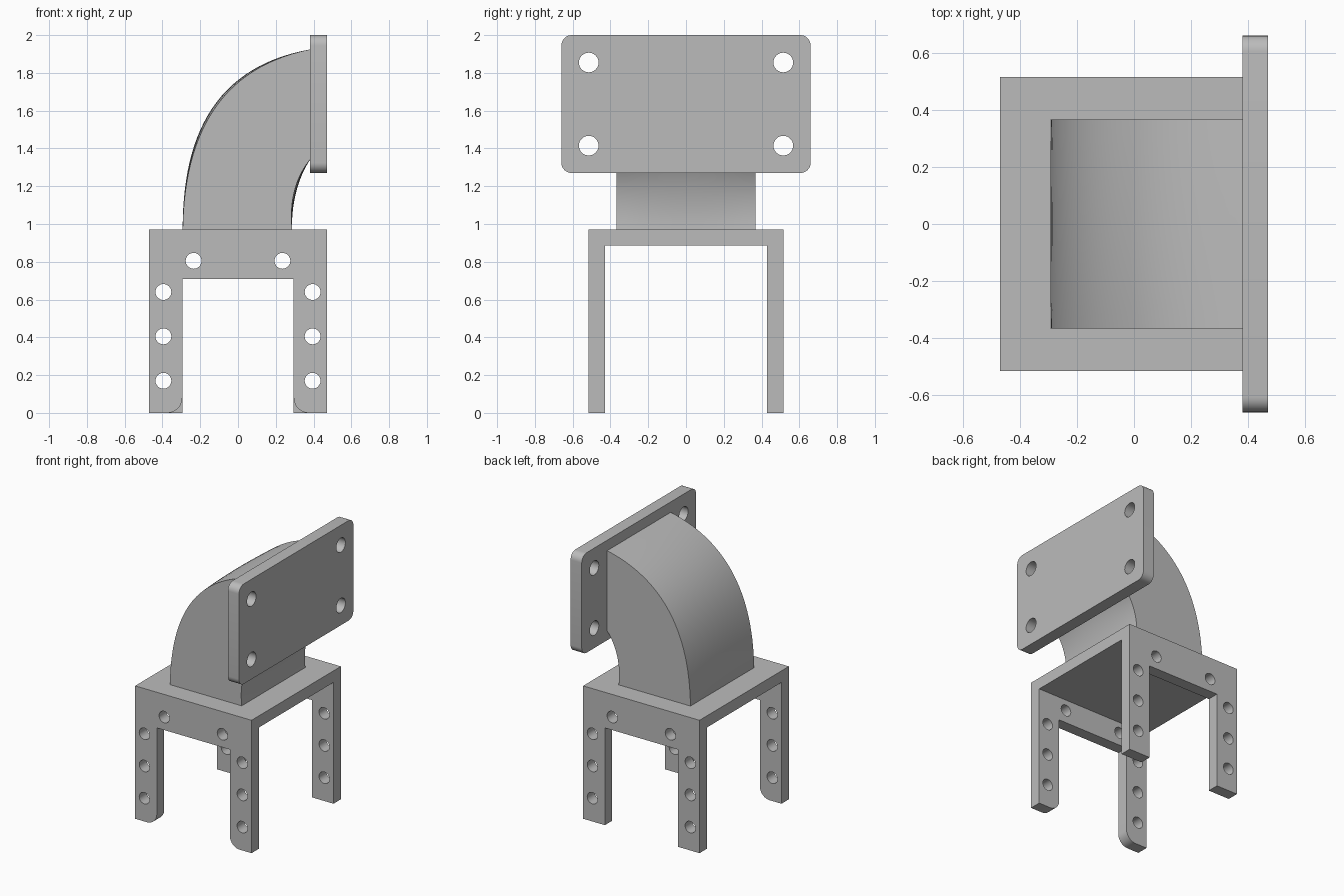
import bpy, bmesh
from math import sin, cos, pi, radians
from mathutils import Vector
from mathutils.geometry import interpolate_bezier

cube = bpy.data.objects.get("Cube")
if cube:
    bpy.data.objects.remove(cube, do_unlink=True)

grey = bpy.data.materials.new("plain_grey")
grey.use_nodes = True
colour = (0.5, 0.5, 0.5, 1)
grey.diffuse_color = colour
grey.node_tree.nodes["Principled BSDF"].inputs["Base Color"].default_value = colour


def arc(cx, cz, r, start, end, steps):
    angles = [radians(start + (end - start) * i / steps) for i in range(steps + 1)]
    return [(cx + r * cos(a), cz + r * sin(a)) for a in angles]


def circle(cx, cz, r):
    return arc(cx, cz, r, 0, 360, 32)[:-1]


def add_prism(bm, outline, axis, low, high):
    """Extrude a closed outline (horizontal, height) along x or y."""
    def place(p, depth):
        return (depth, p[0], p[1]) if axis == "x" else (p[0], depth, p[1])
    a = [bm.verts.new(place(p, low)) for p in outline]
    b = [bm.verts.new(place(p, high)) for p in outline]
    bm.faces.new(a)
    bm.faces.new(b[::-1])
    for i in range(len(a)):
        j = (i + 1) % len(a)
        bm.faces.new((a[j], a[i], b[i], b[j]))


def make_object(name, bm):
    bmesh.ops.recalc_face_normals(bm, faces=bm.faces)
    mesh = bpy.data.meshes.new(name)
    bm.to_mesh(mesh)
    bm.free()
    mesh.materials.append(grey)
    obj = bpy.data.objects.new(name, mesh)
    bpy.context.collection.objects.link(obj)
    return obj


def cut(obj, bm):
    """Subtract the closed shapes in bm from the object."""
    cutter = make_object("cutter", bm)
    cutter.hide_render = True
    mod = obj.modifiers.new("cut", "BOOLEAN")
    mod.operation = "DIFFERENCE"
    mod.solver = "EXACT"
    mod.object = cutter
    graph = bpy.context.evaluated_depsgraph_get()
    mesh = bpy.data.meshes.new_from_object(obj.evaluated_get(graph))
    obj.modifiers.clear()
    obj.data = mesh
    bpy.data.objects.remove(cutter, do_unlink=True)


def smooth(obj):
    bpy.ops.object.select_all(action="DESELECT")
    obj.select_set(True)
    bpy.context.view_layer.objects.active = obj
    bpy.ops.object.shade_smooth_by_angle(angle=radians(30))


# Four-legged frame: an inverted U along x, opened up between the legs
HALF_X, HALF_Y, TOP, WALL, GAP = 0.47, 0.515, 0.97, 0.085, 0.295
inner = HALF_Y - WALL
bm = bmesh.new()
add_prism(bm, [(-HALF_Y, 0), (-HALF_Y, TOP), (HALF_Y, TOP), (HALF_Y, 0),
               (inner, 0), (inner, TOP - WALL), (-inner, TOP - WALL), (-inner, 0)],
          "x", -HALF_X, HALF_X)
frame = make_object("leg_frame", bm)

bm = bmesh.new()
foot = 0.08
side = [(GAP, 0.71)] + arc(GAP + foot, foot, foot, 180, 270, 10) + [(GAP + foot, -0.1)]
front_opening = side + [(-x, z) for x, z in reversed(side)]
back_opening = [(GAP, 0.71), (GAP, -0.1), (-GAP, -0.1), (-GAP, 0.71)]
add_prism(bm, front_opening, "y", -0.7, -0.2)
add_prism(bm, back_opening, "y", 0.2, 0.7)

# Screw holes through the legs and rails
for s in (-1, 1):
    for x, z in ((0.235, 0.805), (0.395, 0.64), (0.395, 0.405), (0.395, 0.17)):
        add_prism(bm, circle(s * x, z, 0.042), "y", -0.7, 0.7)
cut(frame, bm)
smooth(frame)

# Mounting plate with rounded corners and four holes
bm = bmesh.new()
half, low, high, r = 0.66, 1.27, 2.0, 0.055
outline = (arc(half - r, high - r, r, 0, 90, 8) + arc(r - half, high - r, r, 90, 180, 8)
           + arc(r - half, low + r, r, 180, 270, 8) + arc(half - r, low + r, r, 270, 360, 8))
add_prism(bm, outline, "x", 0.38, HALF_X)
plate = make_object("mounting_plate", bm)
bm = bmesh.new()
for y in (-0.515, 0.515):
    for z in (1.415, 1.855):
        add_prism(bm, circle(y, z, 0.052), "x", 0.2, 0.7)
cut(plate, bm)
smooth(plate)

# Curved neck: two swept curves, very slightly crowned across the width
STEPS, COLS, WIDTH = 28, 12, 0.367


def bezier(*pts):
    return interpolate_bezier(*[Vector((x, 0, z)) for x, z in pts], STEPS + 1)


outer = bezier((-0.293, TOP), (-0.285, 1.48), (-0.09, 1.83), (0.385, 1.925))
under = bezier((0.287, TOP), (0.27, 1.12), (0.305, 1.25), (0.385, 1.345))
bm = bmesh.new()


def sheet(curve, direction):
    rows = []
    for i, p in enumerate(curve):
        bulge = 0.012 * sin(pi * i / STEPS)
        row = []
        for c in range(COLS + 1):
            t = 2 * c / COLS - 1
            offset = direction * bulge * (1 - t * t)
            row.append(bm.verts.new(p + offset + Vector((0, t * WIDTH, 0))))
        rows.append(row)
    for a, b in zip(rows, rows[1:]):
        for c in range(COLS):
            bm.faces.new((a[c], a[c + 1], b[c + 1], b[c]))
    return rows


top_rows = sheet(outer, Vector((-0.7, 0, 0.7)))
under_rows = sheet(under, Vector((0.8, 0, -0.4)))
for i in range(STEPS):
    for c in (0, COLS):
        bm.faces.new((top_rows[i][c], top_rows[i + 1][c],
                      under_rows[i + 1][c], under_rows[i][c]))
for i in (0, STEPS):
    bm.faces.new(top_rows[i] + under_rows[i][::-1])
smooth(make_object("curved_neck", bm))
